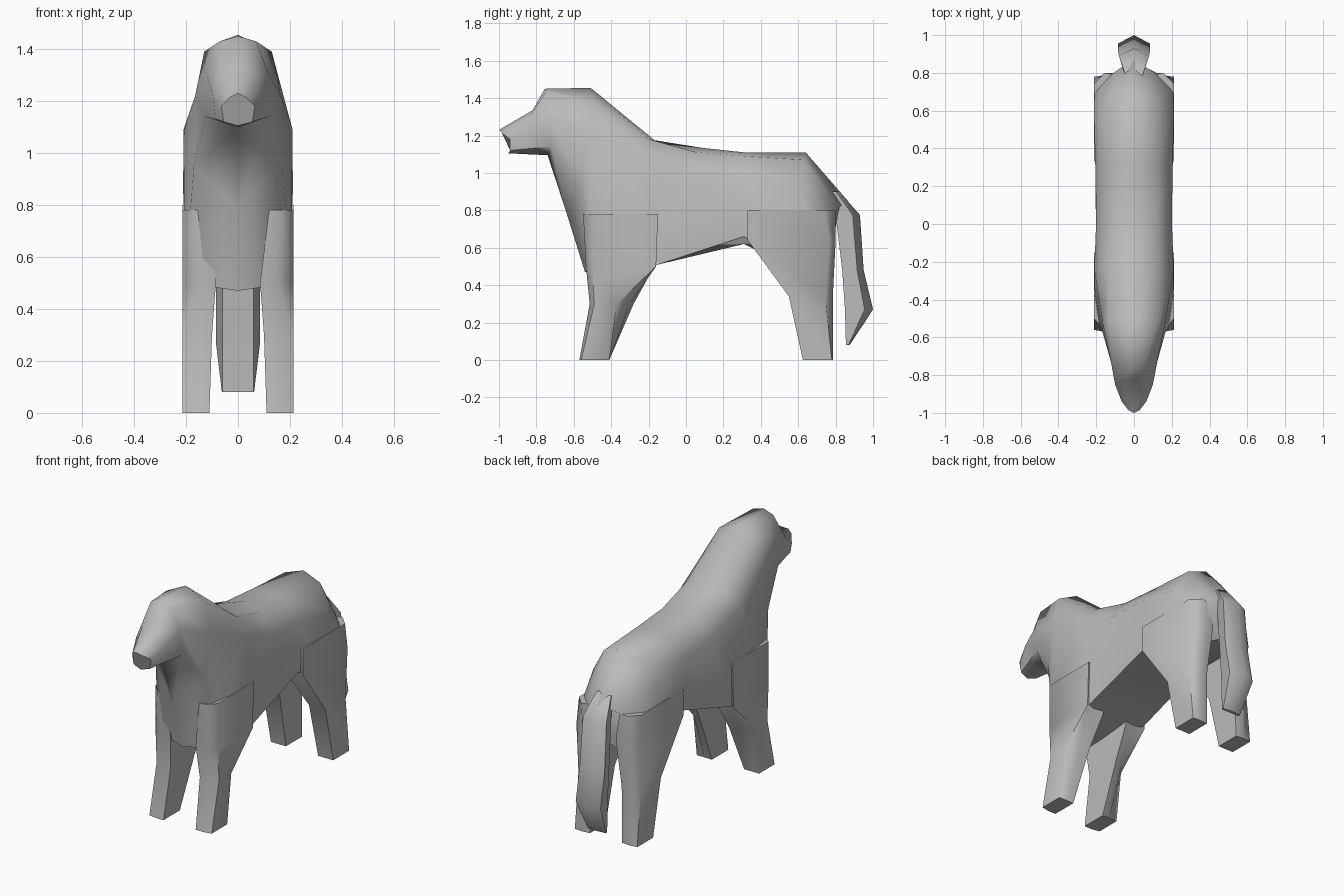
import bpy, bmesh, math

if "Cube" in bpy.data.objects:
    bpy.data.objects.remove(bpy.data.objects["Cube"])

coat = bpy.data.materials.new("grey coat")
coat.diffuse_color = (0.5, 0.5, 0.5, 1)
coat.use_nodes = True
coat.node_tree.nodes["Principled BSDF"].inputs["Base Color"].default_value = coat.diffuse_color


def loft(name, rings, caps=(True, True)):
    """Skin closed rings of (x, y, z) points into one smooth object."""
    bm = bmesh.new()
    rows = [[bm.verts.new(p) for p in ring] for ring in rings]
    n = len(rows[0])
    for a, b in zip(rows, rows[1:]):
        for i in range(n):
            j = (i + 1) % n
            bm.faces.new((a[i], a[j], b[j], b[i]))
    if caps[0]:
        bm.faces.new(rows[0])
    if caps[1]:
        bm.faces.new(rows[-1])
    bmesh.ops.recalc_face_normals(bm, faces=bm.faces)
    mesh = bpy.data.meshes.new(name)
    bm.to_mesh(mesh)
    bm.free()
    mesh.materials.append(coat)
    ob = bpy.data.objects.new(name, mesh)
    bpy.context.collection.objects.link(ob)
    bpy.ops.object.select_all(action='DESELECT')
    ob.select_set(True)
    bpy.context.view_layer.objects.active = ob
    bpy.ops.object.shade_smooth_by_angle(angle=math.radians(60))
    return ob


def full(half):
    """Half ring, centre line to centre line, mirrored in x."""
    return half + [(-x, y, z) for x, y, z in half[-2:0:-1]]


# Head, neck and trunk: spine, upper side, flank, lower side, underside
trunk = [
    [(0, -1, 1.23), (.03, -.985, 1.215), (.065, -.94, 1.18), (.055, -.94, 1.12), (0, -.95, 1.105)],
    [(0, -.82, 1.335), (.07, -.83, 1.31), (.10, -.85, 1.24), (.085, -.84, 1.13), (0, -.85, 1.10)],
    [(0, -.755, 1.45), (.07, -.75, 1.43), (.12, -.74, 1.30), (.125, -.72, 1.14), (0, -.74, 1.095)],
    [(0, -.51, 1.455), (.13, -.51, 1.39), (.165, -.53, 1.22), (.17, -.56, .95), (0, -.64, .79)],
    [(0, -.15, 1.16), (.13, -.20, 1.18), (.21, -.24, 1.09), (.205, -.49, .50), (0, -.54, .47)],
    [(0, .08, 1.135), (.12, .06, 1.11), (.20, .02, 1.0), (.20, -.15, .51), (0, -.15, .51)],
    [(0, .31, 1.11), (.12, .31, 1.09), (.205, .31, .98), (.195, .31, .66), (0, .31, .62)],
    [(0, .64, 1.11), (.12, .63, 1.07), (.212, .60, .92), (.205, .55, .50), (0, .58, .60)],
    [(0, .87, .845), (.08, .82, .82), (.208, .73, .75), (.20, .76, .50), (0, .78, .60)],
]
loft("body", [full(r) for r in trunk])

# Legs: each level is z, inner x, outer front y, middle front y,
# middle back y, outer back y, inner back y
front = [(0, .11, -.56, -.57, -.41, -.41, -.41),
         (.30, .10, -.49, -.515, -.30, -.37, -.28),
         (.50, .085, -.50, -.535, -.18, -.16, -.17),
         (.78, .12, -.50, -.55, -.15, -.15, -.15)]
hind = [(0, .11, .625, .625, .785, .78, .78),
        (.34, .10, .55, .55, .785, .745, .77),
        (.64, .08, .33, .33, .80, .765, .80),
        (.80, .10, .33, .33, .80, .74, .79)]


def leg_ring(side, level):
    z, xi, fo, fm, bm_, bo, bi = level
    xo, xm = .213, (.213 + xi) / 2
    pts = [(xo, fo), (xm, fm), (xi, fm), (xi, bi), (xm, bm_), (xo, bo)]
    return [(side * x, y, z) for x, y in pts]


for side, word in ((-1, "left"), (1, "right")):
    loft(f"front_leg_{word}", [leg_ring(side, l) for l in front])
    loft(f"hind_leg_{word}", [leg_ring(side, l) for l in hind])

# Tail: z, front y, back y, front half width, side half width
tail = [(.90, .76, .82, .04, .05), (.775, .80, .93, .05, .08),
        (.48, .835, .95, .06, .085), (.27, .85, 1.0, .06, .085),
        (.08, .855, .875, .06, .062)]
loft("tail", [full([(0, b, z), (s, b - (b - f) * .3, z), (w, f, z), (0, f, z)])
              for z, f, b, w, s in tail])
